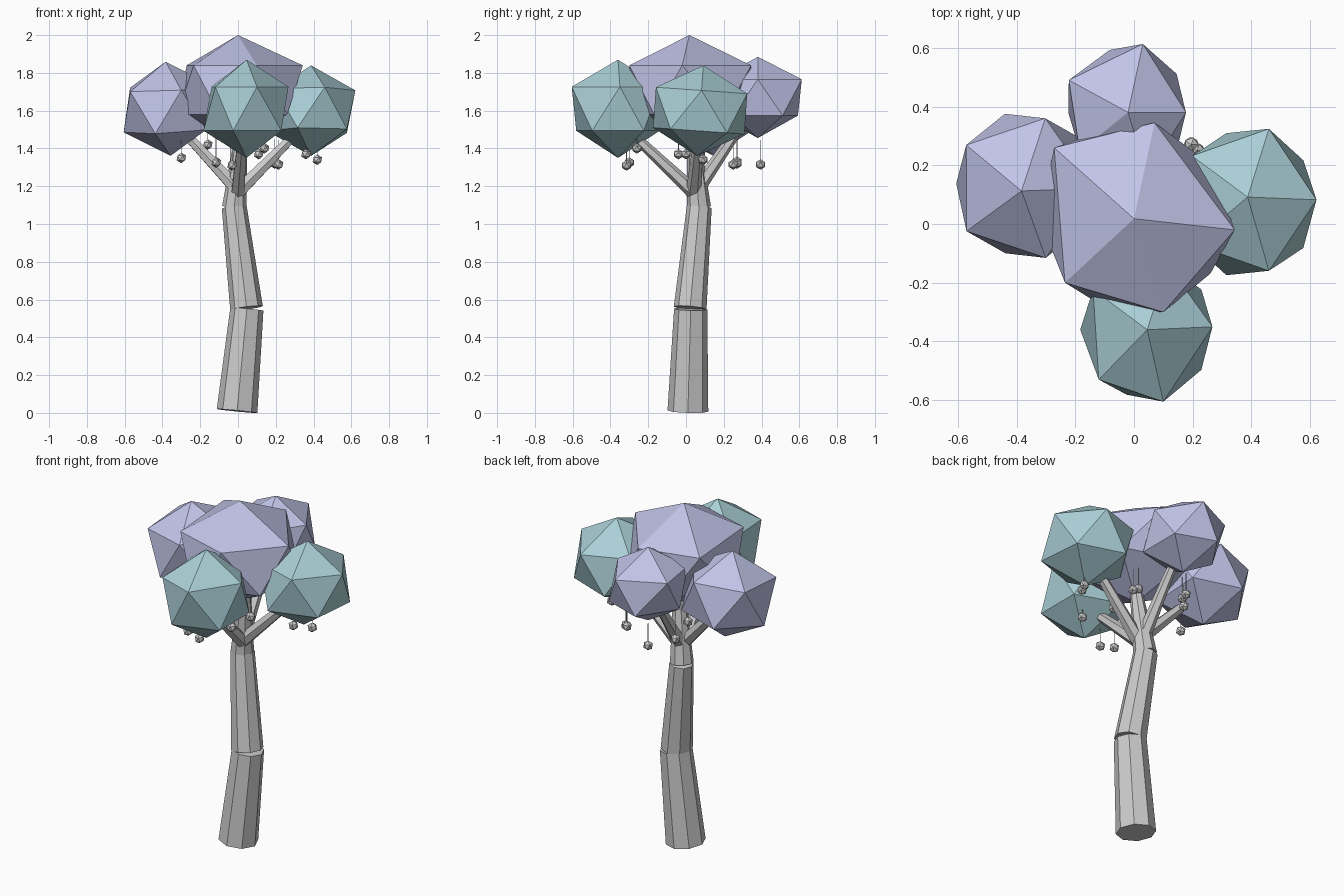
import bpy, bmesh
from math import radians
from mathutils import Vector, Matrix, Euler

if "Cube" in bpy.data.objects:
    bpy.data.objects.remove(bpy.data.objects["Cube"])


def add_mesh(name, bm, material=None):
    mesh = bpy.data.meshes.new(name)
    bm.to_mesh(mesh)
    bm.free()
    if material:
        mesh.materials.append(material)
    obj = bpy.data.objects.new(name, mesh)
    bpy.context.collection.objects.link(obj)
    return obj


def limb(name, start, end, r1, r2, sides):
    """Tapered, capped prism between two points."""
    a, b = Vector(start), Vector(end)
    axis = b - a
    m = Matrix.Translation((a + b) / 2) @ Vector((0, 0, 1)).rotation_difference(axis).to_matrix().to_4x4()
    bm = bmesh.new()
    bmesh.ops.create_cone(bm, cap_ends=True, segments=sides, radius1=r1, radius2=r2,
                          depth=axis.length, matrix=m)
    return add_mesh(name, bm)


def ball(name, centre, size, tilt=(0, 0, 0), material=None, ring=None):
    """Icosahedron, optionally with the xy places of its upper ring pulled about."""
    bm = bmesh.new()
    m = Matrix.LocRotScale(Vector(centre), Euler([radians(t) for t in tilt]), Vector(size))
    bmesh.ops.create_icosphere(bm, subdivisions=1, radius=1, matrix=m)
    for x, y in ring or []:
        upper = [v for v in bm.verts if 0 < v.co.z - centre[2] < size[2] * 0.8]
        v = min(upper, key=lambda v: (v.co.x - x) ** 2 + (v.co.y - y) ** 2)
        v.co.x, v.co.y = x, y
    return add_mesh(name, bm, material)


def colour(name, rgb):
    mat = bpy.data.materials.new(name)
    mat.diffuse_color = (*rgb, 1)
    mat.use_nodes = True
    mat.node_tree.nodes["Principled BSDF"].inputs["Base Color"].default_value = mat.diffuse_color
    return mat


lavender = colour("lavender_leaves", (0.53, 0.55, 0.80))
teal = colour("teal_leaves", (0.40, 0.62, 0.67))

# Trunk: three leaning octagonal segments
limb("trunk_lower", (-0.005, 0.01, 0.01), (0.047, 0.025, 0.55), 0.108, 0.088, 8)
limb("trunk_middle", (0.045, 0.022, 0.555), (-0.02, 0.07, 1.09), 0.087, 0.066, 8)
limb("trunk_upper", (-0.02, 0.068, 1.09), (0.015, 0.04, 1.45), 0.064, 0.035, 8)

# Branches reaching into each outer leaf clump
branches = {
    "branch_left": ((0.0, 0.04, 1.18), (-0.30, 0.09, 1.50)),
    "branch_right": ((0.0, 0.04, 1.17), (0.32, 0.07, 1.49)),
    "branch_front": ((0.0, 0.04, 1.17), (0.025, -0.29, 1.48)),
    "branch_back": ((-0.01, 0.05, 1.17), (-0.02, 0.29, 1.52)),
}
for name, (a, b) in branches.items():
    limb(name, a, b, 0.04, 0.025, 6)

# Leaf clumps
ball("leaves_top", (0, 0.018, 1.71), (0.36, 0.355, 0.29), material=lavender,
     ring=[(0.07, 0.345), (0.343, -0.02), (0.10, -0.30), (-0.235, -0.20), (-0.272, 0.26)])
ball("leaves_left", (-0.37, 0.13, 1.61), (0.27, 0.28, 0.25), (4, -3, 0), lavender)
ball("leaves_back", (-0.02, 0.38, 1.67), (0.228, 0.25, 0.215), material=lavender,
     ring=[(0.03, 0.613), (-0.222, 0.49), (0.177, 0.38)])
ball("leaves_right", (0.387, 0.075, 1.60), (0.262, 0.285, 0.24), (-4, 0, 0), teal)
ball("leaves_front", (0.045, -0.36, 1.61), (0.255, 0.26, 0.26), material=teal,
     ring=[(0.10, -0.605), (-0.12, -0.53), (0.267, -0.35)])

# Small fruits hanging on thin threads
fruits = [(0.36, 0.0, 1.37), (0.42, 0.09, 1.34), (0.11, -0.04, 1.37), (0.215, 0.25, 1.315),
          (0.195, 0.27, 1.32), (-0.03, 0.395, 1.315), (-0.16, 0.21, 1.42), (-0.12, 0.27, 1.33),
          (-0.30, 0.03, 1.35), (0.14, -0.26, 1.40), (-0.03, -0.315, 1.31), (-0.115, -0.30, 1.325)]
for i, (x, y, z) in enumerate(fruits):
    ball(f"fruit_{i}", (x, y, z), (0.028,) * 3)
    limb(f"fruit_thread_{i}", (x, y, z), (x, y, z + 0.13), 0.002, 0.002, 5)
